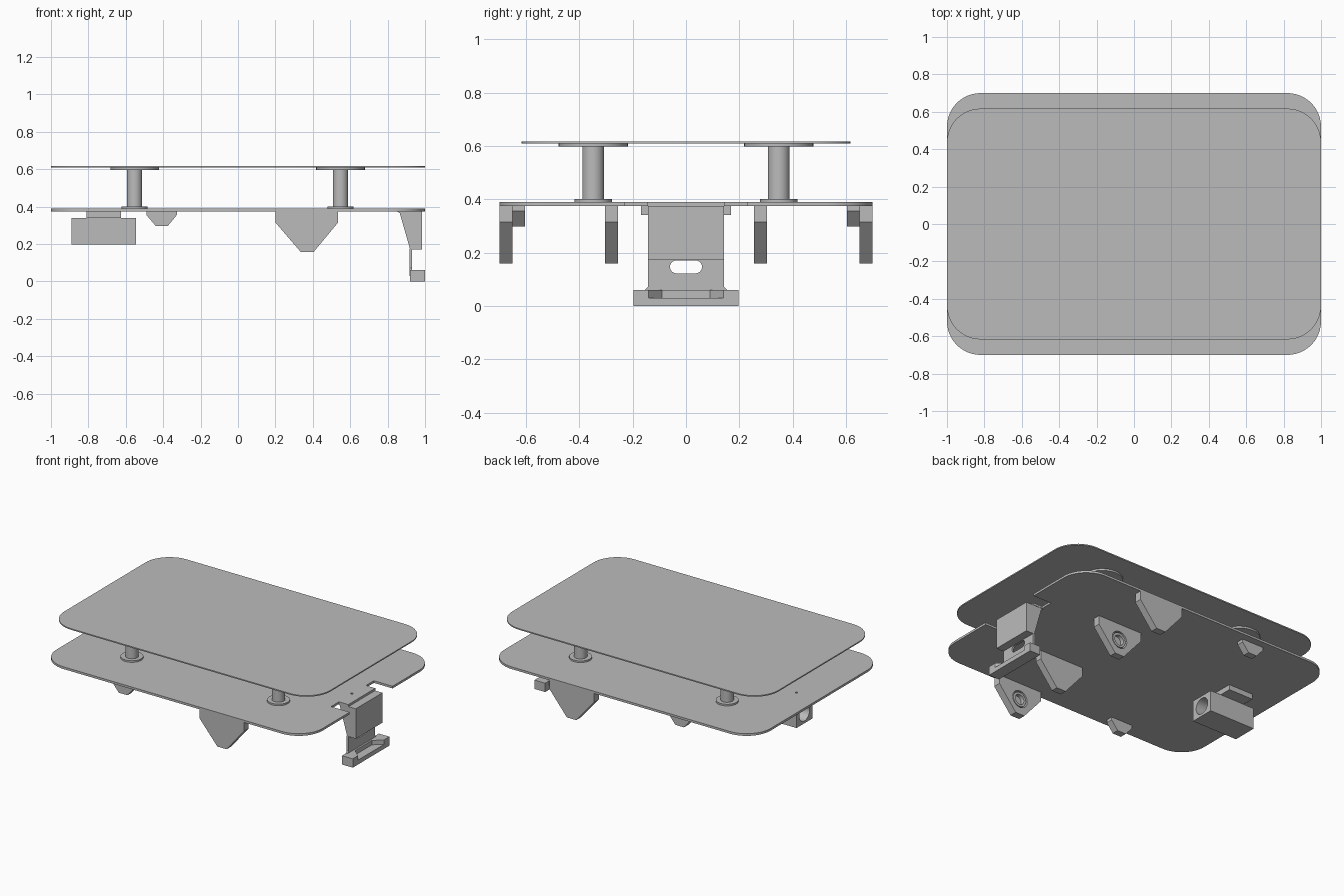
import bpy, bmesh, math
from mathutils import Matrix

cube = bpy.data.objects.get("Cube")
if cube:
    bpy.data.objects.remove(cube, do_unlink=True)

grey = bpy.data.materials.new("plain grey")
grey.use_nodes = True
grey.diffuse_color = (0.5, 0.5, 0.5, 1)
grey.node_tree.nodes["Principled BSDF"].inputs["Base Color"].default_value = (0.5, 0.5, 0.5, 1)


def finish(name, bm):
    bmesh.ops.recalc_face_normals(bm, faces=bm.faces)
    mesh = bpy.data.meshes.new(name)
    bm.to_mesh(mesh)
    bm.free()
    mesh.materials.append(grey)
    ob = bpy.data.objects.new(name, mesh)
    bpy.context.collection.objects.link(ob)
    return ob


def extrude(name, outline, axis, low, high):
    """Prism of a 2D outline along an axis: x takes (y, z), y takes (x, z), z takes (x, y)."""
    place = {"x": lambda a, b: (low, a, b), "y": lambda a, b: (a, low, b), "z": lambda a, b: (a, b, low)}[axis]
    bm = bmesh.new()
    face = bm.faces.new([bm.verts.new(place(a, b)) for a, b in outline])
    moved = bmesh.ops.extrude_face_region(bm, geom=[face])["geom"]
    step = [high - low if axis == k else 0 for k in "xyz"]
    bmesh.ops.translate(bm, vec=step, verts=[v for v in moved if isinstance(v, bmesh.types.BMVert)])
    return finish(name, bm)


def box(name, x, y, z):
    return extrude(name, [(x[0], y[0]), (x[1], y[0]), (x[1], y[1]), (x[0], y[1])], "z", *z)


def circle(a, b, r, n=40):
    return [(a + r * math.cos(2 * math.pi * i / n), b + r * math.sin(2 * math.pi * i / n)) for i in range(n)]


def rounded(w, h, r, a=0, b=0, n=12):
    """Rounded rectangle outline with half sizes w and h."""
    pts = []
    for k, (sx, sy) in enumerate([(1, 1), (-1, 1), (-1, -1), (1, -1)]):
        for i in range(n + 1):
            t = (k + i / n) * math.pi / 2
            pts.append((a + sx * (w - r) + r * math.cos(t), b + sy * (h - r) + r * math.sin(t)))
    return pts


def cut(ob, *cutters):
    for c in cutters:
        c.hide_render = True
        mod = ob.modifiers.new("cut", "BOOLEAN")
        mod.operation = "DIFFERENCE"
        mod.solver = "EXACT"
        mod.object = c
        bpy.context.view_layer.objects.active = ob
        bpy.ops.object.modifier_apply(modifier=mod.name)
        bpy.data.objects.remove(c, do_unlink=True)


# Decks
extrude("top_deck", rounded(1, 0.617, 0.18), "z", 0.609, 0.617)
deck = extrude("lower_deck", rounded(1, 0.7, 0.18), "z", 0.375, 0.39)
cut(deck,
    box("notch", (0.93, 1.1), (-0.23, 0.23), (0.3, 0.5)),
    box("notch_left", (0.86, 1.1), (0.145, 0.23), (0.3, 0.5)),
    box("notch_right", (0.86, 1.1), (-0.23, -0.145), (0.3, 0.5)),
    extrude("front_screw", circle(0.855, 0, 0.008, 12), "z", 0.3, 0.5),
    extrude("rear_screw", circle(-0.83, 0, 0.008, 12), "z", 0.3, 0.5))

# Columns with flanges between the decks
for x in (-0.553, 0.548):
    for y in (-0.348, 0.348):
        extrude("column", circle(x, y, 0.041), "z", 0.39, 0.609)
        extrude("column_foot", circle(x, y, 0.07), "z", 0.39, 0.401)
        extrude("column_head", circle(x, y, 0.13), "z", 0.597, 0.609)

# Axle brackets and small supports, mirrored across y
axle_profile = [(0.2, 0.375), (0.2, 0.315), (0.335, 0.158), (0.405, 0.158), (0.535, 0.315), (0.535, 0.375)]
small_profile = [(-0.49, 0.375), (-0.49, 0.355), (-0.44, 0.297), (-0.375, 0.297), (-0.327, 0.355), (-0.327, 0.375)]
for s in (-1, 1):
    for low, high, face, inward in ((0.65, 0.7, 0.65, 1), (0.255, 0.303, 0.303, -1)):
        bracket = extrude("axle_bracket", axle_profile, "y", s * low, s * high)
        cut(bracket, extrude("pocket", circle(0.37, 0.265, 0.058), "y",
                             s * (face - inward * 0.01), s * (face + inward * 0.035)))
        ring = extrude("bearing", circle(0.37, 0.265, 0.05), "y",
                       s * (face + inward * 0.004), s * (face + inward * 0.036))
        cut(ring, extrude("bore", circle(0.37, 0.265, 0.034), "y",
                          s * (face - inward * 0.01), s * (face + inward * 0.03)))
    extrude("small_support", small_profile, "y", s * 0.603, s * 0.65)

# Rear housing with a bore along x
box("housing_mount", (-0.81, -0.625), (-0.168, 0.168), (0.34, 0.375))
housing = box("housing", (-0.89, -0.545), (-0.085, 0.085), (0.197, 0.34))
cut(housing, extrude("bore", circle(0, 0.268, 0.055), "x", -1, -0.4))

# Hanging bracket at the +x end
box("hanger_block", (0.92, 0.985), (-0.143, 0.143), (0.172, 0.375))
extrude("hanger_gusset", [(0.85, 0.375), (0.865, 0.365), (0.92, 0.172), (0.92, 0.375)], "y", -0.143, 0.143)
wall = extrude("hanger_wall", [(-0.155, 0.03), (0.155, 0.03), (0.155, 0.06), (0.143, 0.072),
                               (0.143, 0.175), (-0.143, 0.175), (-0.143, 0.072), (-0.155, 0.06)],
               "x", 0.917, 0.93)
cut(wall, extrude("slot", rounded(0.06, 0.024, 0.0239, 0, 0.146), "x", 0.8, 1.1))

# Foot of the hanging bracket
box("foot_base", (0.92, 1), (-0.197, 0.197), (0, 0.03))
box("foot_back", (0.92, 0.942), (-0.197, 0.197), (0.03, 0.06))
for s in (-1, 1):
    extrude("foot_stop", [(0.942, s * 0.09), (0.942, s * 0.197), (1, s * 0.197), (1, s * 0.14)], "z", 0.03, 0.06)

# Smooth round parts, keep edges sharp
for ob in bpy.context.scene.objects:
    if ob.type == "MESH":
        bpy.ops.object.select_all(action="DESELECT")
        ob.select_set(True)
        bpy.context.view_layer.objects.active = ob
        bpy.ops.object.shade_smooth_by_angle(angle=math.radians(25))
